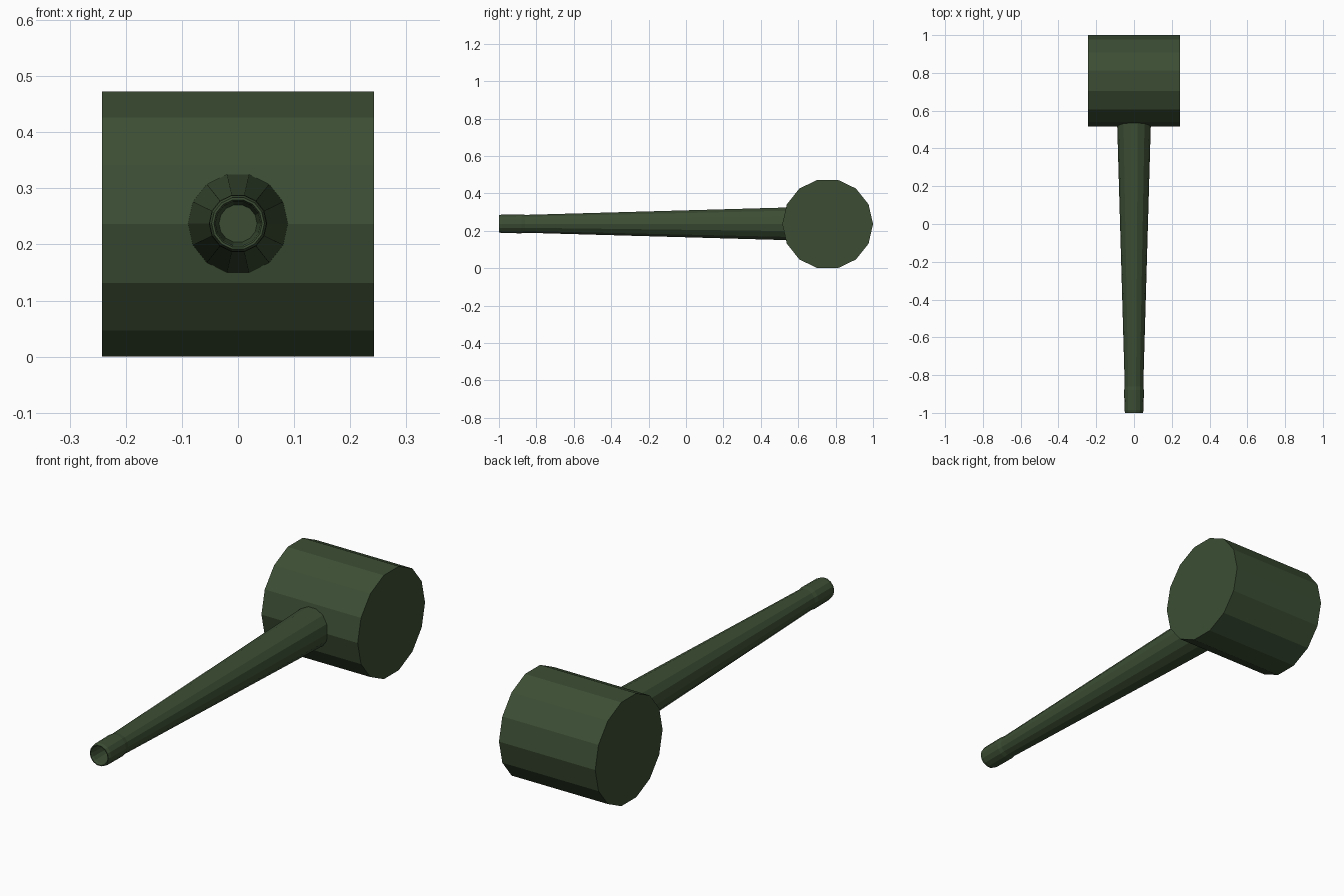
import bpy, math
from mathutils import Vector

SIDES = 14
AXIS_Z = 0.2365

cube = bpy.data.objects.get("Cube")
if cube:
    bpy.data.objects.remove(cube, do_unlink=True)

green = bpy.data.materials.new("dark_green")
green.use_nodes = True
colour = (0.045, 0.076, 0.034, 1)
green.diffuse_color = colour
green.node_tree.nodes["Principled BSDF"].inputs["Base Color"].default_value = colour


def lathe(name, profile, centre, axis, side, start):
    """Turn (distance along axis, radius) pairs into a faceted closed solid."""
    axis, side = Vector(axis), Vector(side)
    up = axis.cross(side)
    verts, faces = [], []
    for along, radius in profile:
        for i in range(SIDES):
            a = start + math.tau * i / SIDES
            verts.append(Vector(centre) + axis * along
                         + (side * math.cos(a) + up * math.sin(a)) * radius)
    for r in range(len(profile) - 1):
        for i in range(SIDES):
            j = (i + 1) % SIDES
            faces.append((r * SIDES + i, r * SIDES + j,
                          (r + 1) * SIDES + j, (r + 1) * SIDES + i))
    last = (len(profile) - 1) * SIDES
    faces.append(tuple(reversed(range(SIDES))))
    faces.append(tuple(range(last, last + SIDES)))
    mesh = bpy.data.meshes.new(name)
    mesh.from_pydata(verts, [], faces)
    mesh.materials.append(green)
    mesh.update()
    obj = bpy.data.objects.new(name, mesh)
    bpy.context.collection.objects.link(obj)
    return obj


# Mallet head: flat-topped drum lying across x
lathe("mallet_head", [(-0.2425, 0.2425), (0.2425, 0.2425)],
      (0, 0.7575, AXIS_Z), (1, 0, 0), (0, 1, 0), 0)

# Handle: recessed grip end, short collar, then a widening shaft into the head
handle_profile = [
    (-0.91, 0.034),   # bottom of the recess
    (-0.99, 0.040),
    (-1.00, 0.043),   # rim
    (-1.00, 0.047),
    (-0.985, 0.051),  # collar
    (-0.88, 0.052),
    (-0.86, 0.049),   # neck
    (0.54, 0.0895),   # shaft end inside the head
]
lathe("handle", handle_profile, (0, 0, AXIS_Z + 0.001), (0, 1, 0), (1, 0, 0), 0)
